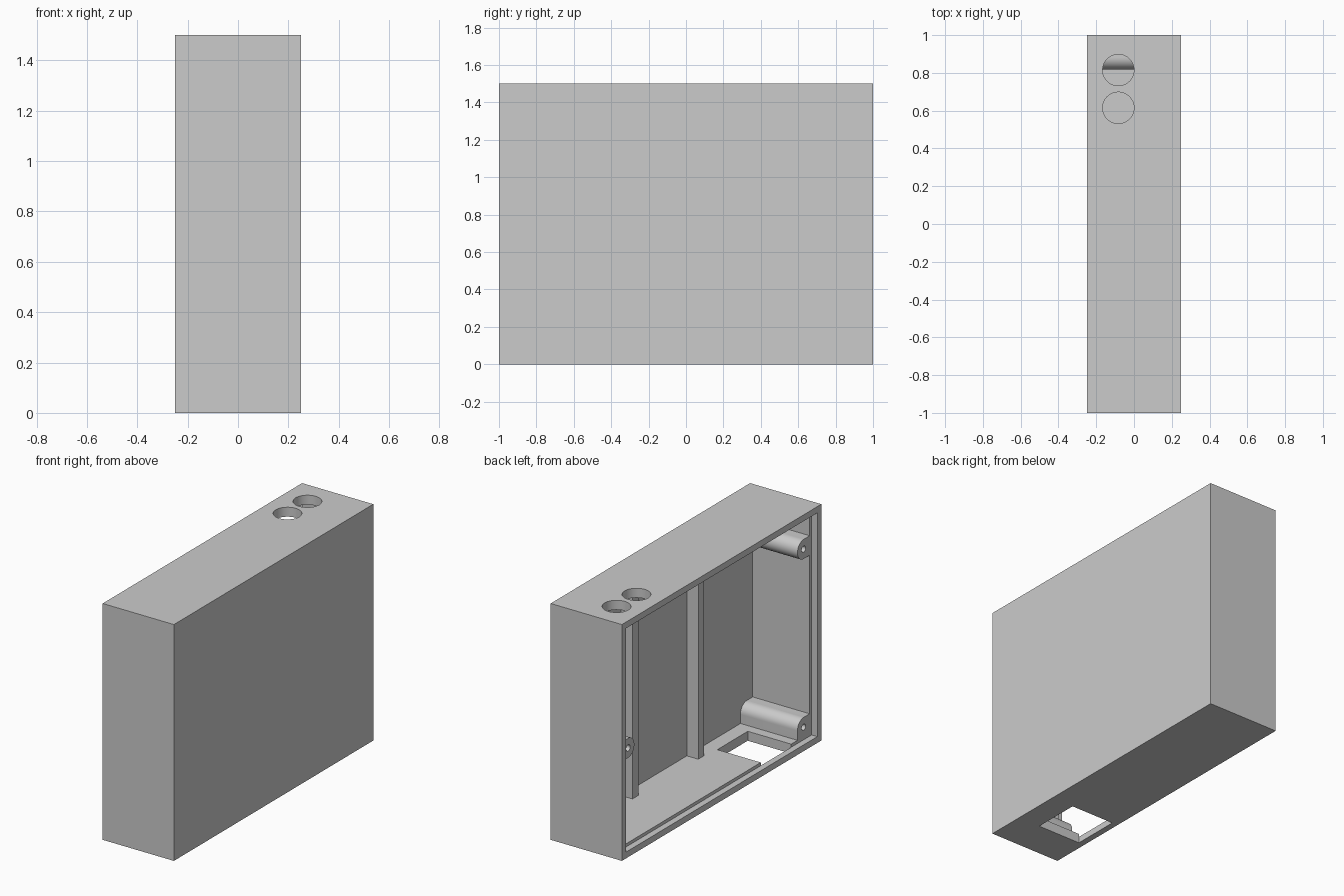
import bpy
import math

old = bpy.data.objects.get("Cube")
if old:
    bpy.data.objects.remove(old, do_unlink=True)

grey = bpy.data.materials.new("plain_grey")
grey.use_nodes = True
grey.diffuse_color = (0.6, 0.6, 0.6, 1)
grey.node_tree.nodes["Principled BSDF"].inputs["Base Color"].default_value = (0.6, 0.6, 0.6, 1)

# Overall half sizes and thicknesses
HX, HY, TOP = 0.25, 1.0, 1.5
WALL, RIM = 0.06, 0.04
LEDGE = -HX + RIM       # depth of the lid seat
FLOOR = HX - WALL       # inner face of the large panel


def box(name, x, y, z):
    """Box from three (low, high) ranges."""
    bpy.ops.mesh.primitive_cube_add(size=1, location=[sum(r) / 2 for r in (x, y, z)])
    ob = bpy.context.object
    ob.name = name
    ob.scale = [r[1] - r[0] for r in (x, y, z)]
    bpy.ops.object.transform_apply(location=True, rotation=False, scale=True)
    ob.data.materials.append(grey)
    return ob


def rod(name, radius, length, centre, along_x=False):
    bpy.ops.mesh.primitive_cylinder_add(
        vertices=48, radius=radius, depth=length, location=centre,
        rotation=(0, math.pi / 2 if along_x else 0, 0))
    ob = bpy.context.object
    ob.name = name
    bpy.ops.object.transform_apply(location=True, rotation=True, scale=True)
    ob.data.materials.append(grey)
    return ob


def combine(ob, other, operation):
    mod = ob.modifiers.new(operation.lower(), "BOOLEAN")
    mod.operation, mod.object, mod.solver = operation, other, "EXACT"
    bpy.context.view_layer.objects.active = ob
    bpy.ops.object.modifier_apply(modifier=mod.name)
    bpy.data.objects.remove(other, do_unlink=True)


def smooth(ob):
    bpy.ops.object.select_all(action="DESELECT")
    ob.select_set(True)
    bpy.context.view_layer.objects.active = ob
    bpy.ops.object.shade_smooth_by_angle(angle=math.radians(30))


# Open case with a stepped seat for the lid
case = box("case", (-HX, HX), (-HY, HY), (0, TOP))
combine(case, box("cavity", (-0.5, FLOOR), (WALL - HY, HY - WALL), (WALL, TOP - WALL)), "DIFFERENCE")
combine(case, box("lid_seat", (-0.5, LEDGE), (RIM - HY, HY - RIM), (RIM, TOP - RIM)), "DIFFERENCE")

# Square opening underneath and two round openings on top
combine(case, box("lower_opening", (LEDGE, 0.095), (-0.755, -0.45), (-0.1, 0.1)), "DIFFERENCE")
for y in (0.615, 0.815):
    combine(case, rod("round_opening", 0.083, 0.3, (-0.083, y, TOP)), "DIFFERENCE")
smooth(case)

# Upright ribs on the inside of the large panel
for i, y in enumerate((-0.31, 0.35)):
    box(f"rib_{i + 1}", (0.11, FLOOR + 0.01), (y - 0.03, y + 0.03), (WALL - 0.01, TOP - WALL + 0.01))

# Screw posts merged into the end walls
R = 0.062
end = FLOOR + 0.01
for name, side, z in (("lower_post", -1, 0.12), ("upper_post", -1, 1.25), ("middle_post", 1, 0.66)):
    y = side * 0.88
    post = rod(name, R, end - LEDGE, ((end + LEDGE) / 2, y, z), True)
    wall_side = sorted((y, side * (HY - WALL + 0.01)))
    combine(post, box("web", (LEDGE, end), wall_side, (z - R, z + R)), "UNION")
    if name == "lower_post":
        foot = sorted((y - side * R, side * (HY - WALL + 0.01)))
        combine(post, box("foot", (LEDGE, end), foot, (WALL - 0.01, z)), "UNION")
    combine(post, rod("screw_hole", 0.02, 0.4, (LEDGE, y, z), True), "DIFFERENCE")
    smooth(post)
